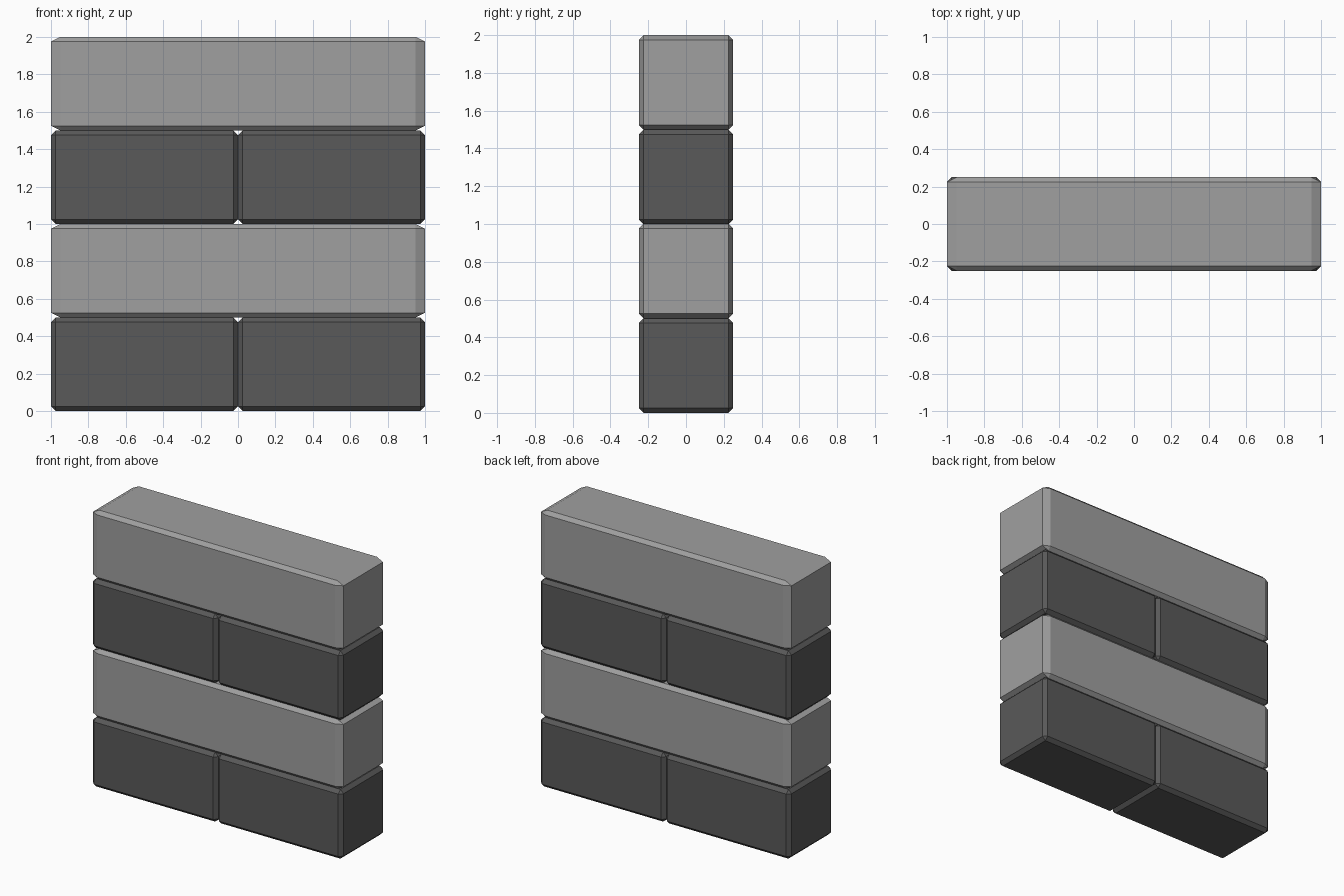
import bpy
import bmesh
from mathutils import Matrix

if "Cube" in bpy.data.objects:
    bpy.data.objects.remove(bpy.data.objects["Cube"])


def material(name, value):
    mat = bpy.data.materials.new(name)
    mat.diffuse_color = (value, value, value, 1)
    mat.use_nodes = True
    mat.node_tree.nodes["Principled BSDF"].inputs["Base Color"].default_value = mat.diffuse_color
    return mat


light = material("light grey", 0.35)
dark = material("dark grey", 0.10)


def brick(name, x, z, stretch, mat):
    """Chamfered 1 x 0.5 x 0.5 brick, optionally stretched along x."""
    bm = bmesh.new()
    bmesh.ops.create_cube(bm, size=1, matrix=Matrix.Diagonal((1, 0.5, 0.5, 1)))
    bmesh.ops.bevel(bm, geom=bm.edges[:], offset=0.025, segments=1,
                    affect='EDGES')
    bmesh.ops.scale(bm, vec=(stretch, 1, 1), verts=bm.verts)
    mesh = bpy.data.meshes.new(name)
    bm.to_mesh(mesh)
    bm.free()
    mesh.materials.append(mat)
    obj = bpy.data.objects.new(name, mesh)
    obj.location = (x, 0, z)
    bpy.context.collection.objects.link(obj)


# Alternating courses: two dark half bricks, then one long light brick
for course in range(2):
    z = 0.25 + course
    brick(f"half_brick_left_{course + 1}", -0.5, z, 1, dark)
    brick(f"half_brick_right_{course + 1}", 0.5, z, 1, dark)
    brick(f"long_brick_{course + 1}", 0, z + 0.5, 2, light)
